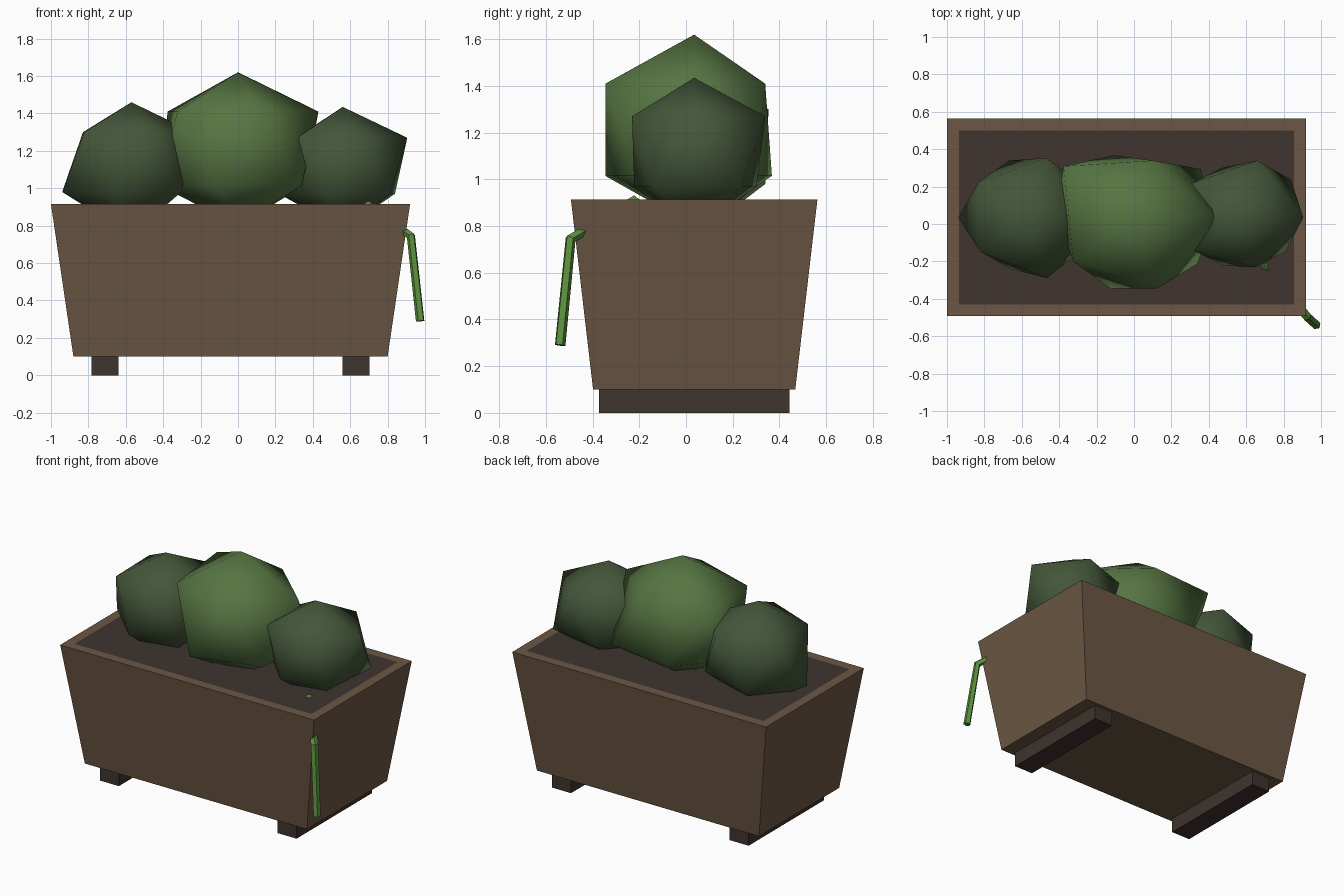
import bpy, bmesh, math
from mathutils import Vector

cube = bpy.data.objects.get("Cube")
if cube:
    bpy.data.objects.remove(cube, do_unlink=True)

CX, CY = -0.04, 0.035  # planter centre


def material(name, rgb):
    m = bpy.data.materials.new(name)
    m.use_nodes = True
    color = (*rgb, 1)
    m.diffuse_color = color
    m.node_tree.nodes["Principled BSDF"].inputs["Base Color"].default_value = color
    return m


wood = material("planter_brown", (0.15, 0.096, 0.058))
dark = material("dark_earth", (0.05, 0.034, 0.028))
leaf = material("leaf_green", (0.094, 0.18, 0.056))
deep_leaf = material("deep_leaf_green", (0.058, 0.094, 0.041))
stem = material("stem_green", (0.105, 0.28, 0.05))


def finish(name, bm, *mats):
    bmesh.ops.recalc_face_normals(bm, faces=bm.faces)
    mesh = bpy.data.meshes.new(name)
    bm.to_mesh(mesh)
    bm.free()
    for m in mats:
        mesh.materials.append(m)
    obj = bpy.data.objects.new(name, mesh)
    bpy.context.collection.objects.link(obj)
    return obj


def tapered_box(center, z0, z1, half_bottom, half_top):
    bm = bmesh.new()
    bmesh.ops.create_cube(bm, size=2)
    for v in bm.verts:
        hx, hy = half_top if v.co.z > 0 else half_bottom
        z = z1 if v.co.z > 0 else z0
        v.co = (center[0] + v.co.x * hx, center[1] + v.co.y * hy, z)
    return bm


# Planter with a soil panel inset in its top face
bm = tapered_box((CX, CY), 0.1, 0.915, (0.84, 0.433), (0.96, 0.528))
bm.faces.ensure_lookup_table()
top = max(bm.faces, key=lambda f: f.calc_center_median().z)
bmesh.ops.inset_region(bm, faces=[top], thickness=0.09)
top.material_index = 1
finish("planter", bm, wood, dark)

# Two runners under the planter
for side, x in (("right", -0.712), ("left", 0.632)):
    half = (0.072, 0.408)
    finish(side + "_foot", tapered_box((x, CY), 0, 0.1, half, half), dark)


def bush(name, x, heights, upper, lower, mat):
    """Twenty-sided bush: two poles and two staggered rings of five."""
    bm = bmesh.new()
    z_top, z_up, z_low, z_bottom = heights

    def ring(radii, z, offset):
        verts = []
        for i, r in enumerate(radii):
            a = math.radians(72 * i + offset)
            verts.append(bm.verts.new((x + r * math.cos(a), CY + r * math.sin(a), z)))
        return verts

    apex = bm.verts.new((x, CY, z_top))
    base = bm.verts.new((x, CY, z_bottom))
    up, low = ring(upper, z_up, 0), ring(lower, z_low, 36)
    for i in range(5):
        j = (i + 1) % 5
        for tri in ((apex, up[i], up[j]), (up[i], low[i], up[j]),
                    (up[j], low[i], low[j]), (base, low[j], low[i])):
            bm.faces.new(tri)
    for f in bm.faces:
        f.smooth = True
    return finish(name, bm, mat)


bush("middle_bush", 0, (1.62, 1.41, 1.015, 0.8),
     (0.43, 0.32, 0.465, 0.4, 0.4), (0.44, 0.35, 0.42, 0.4, 0.42), leaf)
bush("right_bush", -0.57, (1.46, 1.30, 0.98, 0.75),
     (0.33, 0.335, 0.32, 0.31, 0.34), (0.33, 0.32, 0.37, 0.29, 0.33), deep_leaf)
bush("left_bush", 0.56, (1.435, 1.27, 0.97, 0.78),
     (0.345, 0.32, 0.31, 0.30, 0.28), (0.345, 0.28, 0.34, 0.27, 0.31), deep_leaf)

# Trailing stem: rises from the soil and hangs over the front corner
path = [Vector(p) for p in ((0.69, -0.215, 0.91), (0.925, -0.495, 0.745), (0.975, -0.54, 0.29))]
bm = bmesh.new()
previous = None
for i, p in enumerate(path):
    along = (path[min(i + 1, 2)] - path[max(i - 1, 0)]).normalized()
    side = along.cross(Vector((1, 1, 0))).normalized()
    other = along.cross(side)
    loop = []
    for k in range(5):
        a = math.tau * k / 5
        loop.append(bm.verts.new(p + 0.024 * (side * math.cos(a) + other * math.sin(a))))
    if previous:
        for k in range(5):
            n = (k + 1) % 5
            bm.faces.new((previous[k], previous[n], loop[n], loop[k]))
    if i != 1:
        bm.faces.new(loop)
    previous = loop
finish("trailing_stem", bm, stem)
